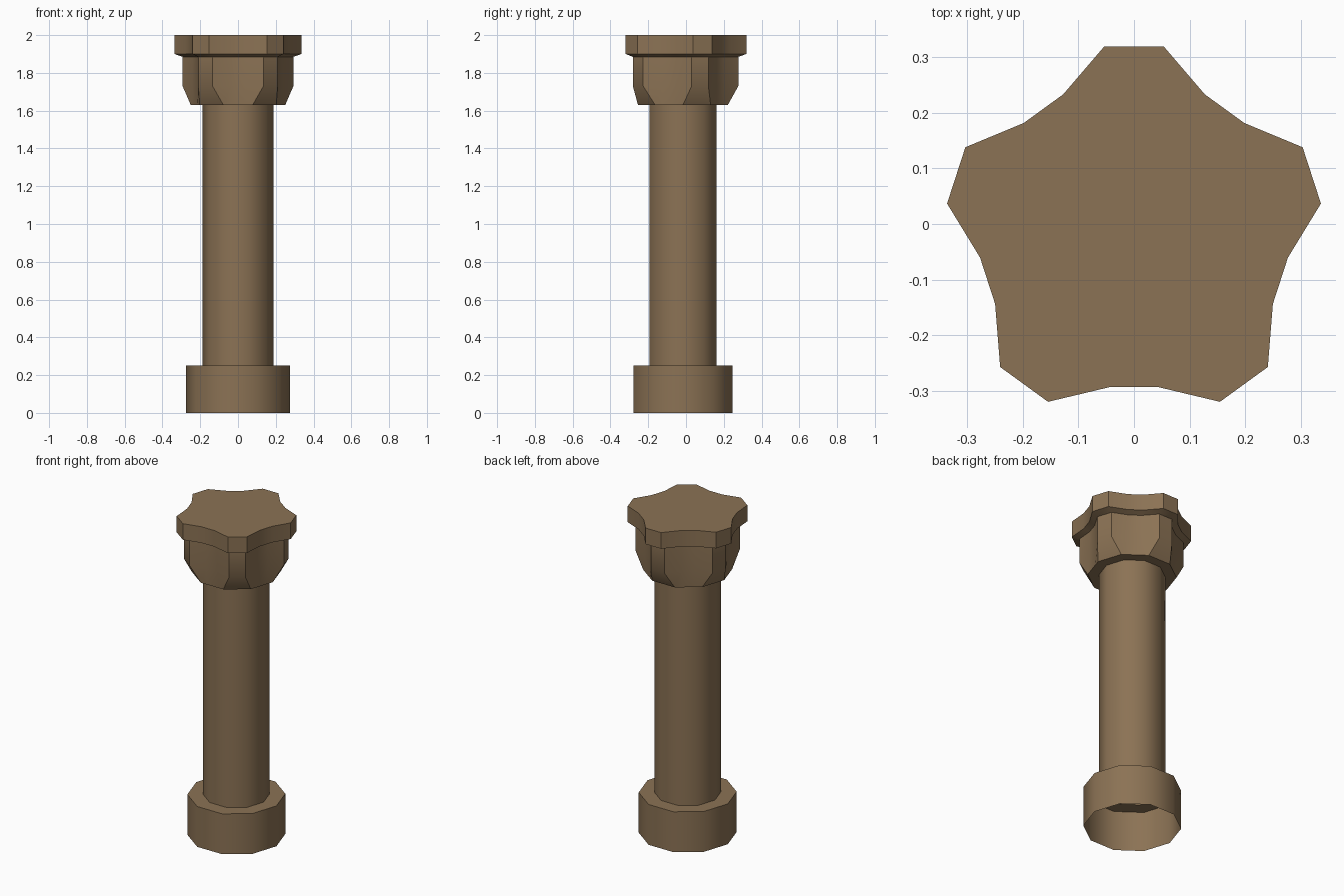
import bpy, bmesh, math

if "Cube" in bpy.data.objects:
    bpy.data.objects.remove(bpy.data.objects["Cube"])

CY = -0.0165  # column axis, so the star-shaped top is centred overall

stone = bpy.data.materials.new("brown_stone")
stone.diffuse_color = (0.26, 0.17, 0.09, 1)
stone.use_nodes = True
stone.node_tree.nodes["Principled BSDF"].inputs["Base Color"].default_value = stone.diffuse_color


def decagon(r, z):
    return [(r * math.cos(math.radians(36 * i)), r * math.sin(math.radians(36 * i)), z)
            for i in range(10)]


def star(tip, valley, z):
    # 20 corners: pairs of tip corners alternate with pairs of valley corners
    pts = []
    for i in range(20):
        a = math.radians(81 + 18 * i)
        r = tip if i % 4 < 2 else valley
        pts.append((r * math.cos(a), r * math.sin(a), z))
    return pts


def decagon20(r, z):
    # decagon with 20 points, whose corners line up with the star's tip corners
    pts = []
    for i in range(20):
        k = i % 4
        a = 81 + 18 * i + (-9, 9, 0, 0)[k]
        rr = r if k < 2 else r * math.cos(math.radians(18)) / math.cos(math.radians(9))
        pts.append((rr * math.cos(math.radians(a)), rr * math.sin(math.radians(a)), z))
    return pts


def loft(name, rings, cap_top=False):
    bm = bmesh.new()
    loops = [[bm.verts.new((x, y + CY, z)) for x, y, z in ring] for ring in rings]
    for a, b in zip(loops, loops[1:]):
        n = len(a)
        for i in range(n):
            j = (i + 1) % n
            bm.faces.new((a[i], a[j], b[j], b[i]))
    if cap_top:
        bm.faces.new(loops[-1])
    me = bpy.data.meshes.new(name)
    bm.to_mesh(me)
    bm.free()
    me.materials.append(stone)
    ob = bpy.data.objects.new(name, me)
    bpy.context.collection.objects.link(ob)
    bpy.ops.object.select_all(action='DESELECT')
    ob.select_set(True)
    bpy.context.view_layer.objects.active = ob
    bpy.ops.object.shade_smooth_by_angle(angle=math.radians(40))
    return ob


# Hollow base, open underneath, with a ledge around the shaft
loft("base", [decagon(0.275, 0), decagon(0.275, 0.25), decagon(0.187, 0.25)])

# Shaft
loft("shaft", [decagon(0.187, 0.25), decagon(0.187, 1.63)])

# Capital: underside, flared foot, fluted body, chamfer and star-shaped slab
loft("capital", [
    decagon20(0.187, 1.63),
    decagon20(0.25, 1.63),
    star(0.297, 0.245, 1.73),
    star(0.297, 0.245, 1.885),
    star(0.34, 0.28, 1.90),
    star(0.34, 0.28, 2.0),
], cap_top=True)
